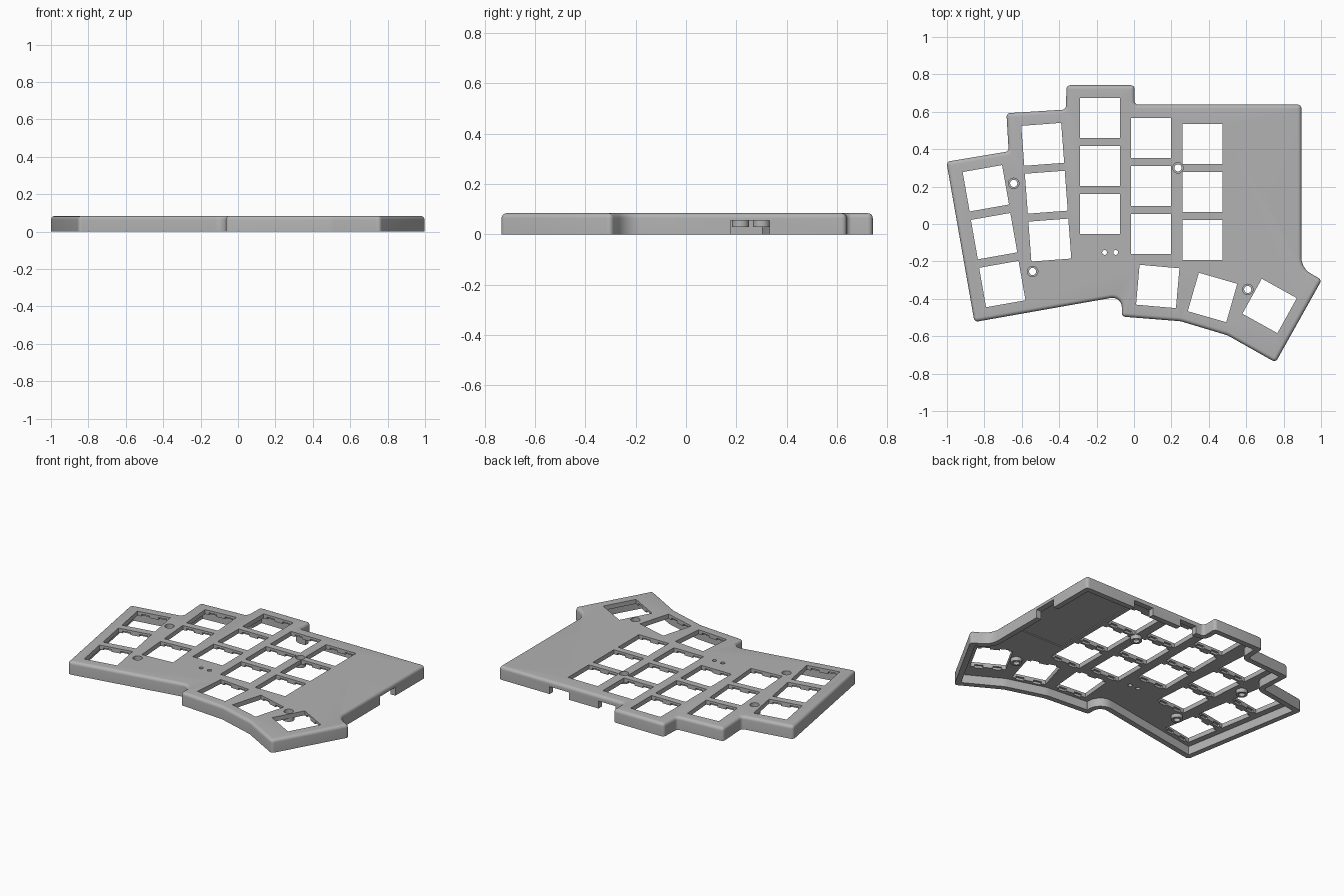
import bpy, bmesh, math
from mathutils import Vector, Matrix

cube = bpy.data.objects.get("Cube")
if cube:
    bpy.data.objects.remove(cube, do_unlink=True)

HEIGHT, PLATE, WALL, ROUND = 0.084, 0.055, 0.035, 0.02

grey = bpy.data.materials.new("plain grey")
grey.use_nodes = True
grey.diffuse_color = (0.45, 0.45, 0.45, 1)
grey.node_tree.nodes["Principled BSDF"].inputs["Base Color"].default_value = grey.diffuse_color

# Case outline, counter-clockwise: x, y, corner radius
OUTLINE = [
    (0.895, 0.638, 0.02), (0.003, 0.638, 0.02), (0.003, 0.742, 0.02),
    (-0.36, 0.742, 0.02), (-0.365, 0.612, 0.02), (-0.682, 0.592, 0.02),
    (-0.67, 0.388, 0.02), (-1.003, 0.333, 0.02), (-0.853, -0.524, 0.02),
    (-0.065, -0.385, 0.05), (-0.065, -0.495, 0.02), (0.25, -0.52, 0.1),
    (0.5, -0.595, 0.1), (0.757, -0.74, 0.02), (1.004, -0.299, 0.02),
    (0.895, -0.236, 0.1),
]


def ring(inset, steps=6):
    """Outline moved inwards, with its corners rounded to match."""
    n = len(OUTLINE)
    pts = [Vector(p[:2]) for p in OUTLINE]
    result = []
    for i in range(n):
        a = (pts[i] - pts[i - 1]).normalized()
        b = (pts[(i + 1) % n] - pts[i]).normalized()
        na, nb = Vector((-a.y, a.x)), Vector((-b.y, b.x))
        corner = pts[i] + (na + nb) * inset / (1 + na.dot(nb))
        convex = a.x * b.y - a.y * b.x > 0
        radius = max(OUTLINE[i][2] + (-inset if convex else inset), 0.002)
        half = a.angle(b) / 2
        side = 1 if convex else -1
        centre = corner + (na + nb).normalized() * side * radius / math.cos(half)
        for k in range(steps + 1):
            turn = Matrix.Rotation(side * 2 * half * k / steps, 2)
            result.append(centre - turn @ na * side * radius)
    return result


def make_object(name, bm):
    bmesh.ops.recalc_face_normals(bm, faces=bm.faces)
    mesh = bpy.data.meshes.new(name)
    bm.to_mesh(mesh)
    bm.free()
    mesh.materials.append(grey)
    obj = bpy.data.objects.new(name, mesh)
    bpy.context.collection.objects.link(obj)
    return obj


def box(bm, low, high, place=Matrix()):
    low, high = Vector(low), Vector(high)
    scale = Matrix.Diagonal((*(high - low), 1))
    bmesh.ops.create_cube(bm, size=1, matrix=place @ Matrix.Translation((low + high) / 2) @ scale)


def cylinder(bm, x, y, radius, z0, z1):
    bmesh.ops.create_cone(bm, cap_ends=True, segments=32, radius1=radius, radius2=radius,
                          depth=z1 - z0, matrix=Matrix.Translation((x, y, (z0 + z1) / 2)))


def combine(target, name, bm, operation):
    tool = make_object(name, bm)
    tool.hide_render = True
    mod = target.modifiers.new(name, "BOOLEAN")
    mod.operation, mod.solver, mod.object, mod.use_self = operation, "EXACT", tool, True
    bpy.context.view_layer.objects.active = target
    bpy.ops.object.modifier_apply(modifier=mod.name)
    bpy.data.objects.remove(tool, do_unlink=True)


# Hollow case shell with a rounded top rim
profile = [(WALL, PLATE), (WALL, 0), (0, 0)]
for k in range(6):
    t = math.pi / 2 * k / 5
    profile.append((ROUND * (1 - math.cos(t)), HEIGHT - ROUND * (1 - math.sin(t))))
bm = bmesh.new()
loops = [[bm.verts.new((*p, z)) for p in ring(inset)] for inset, z in profile]
for lower, upper in zip(loops, loops[1:]):
    for i in range(len(lower)):
        bm.faces.new((lower[i - 1], lower[i], upper[i], upper[i - 1]))
bm.faces.new(loops[0])
bm.faces.new(loops[-1])
case = make_object("keyboard_case", bm)

# Key positions: five columns of three, then the thumb keys
keys = []
for x, y, dx, angle in [(-0.748, -0.065, 0.044, 10), (-0.469, 0.17, 0.019, 4.3),
                        (-0.181, 0.31, 0, 0), (0.092, 0.203, 0, 0), (0.365, 0.171, 0, 0)]:
    keys += [(x - dx * row, y + 0.256 * row, angle) for row in (-1, 0, 1)]
keys += [(0.127, -0.334, -5), (0.42, -0.393, -16), (0.725, -0.438, -29)]

# Square key openings, with clip pockets under the front and back edges
openings, pockets = bmesh.new(), bmesh.new()
for x, y, angle in keys:
    place = Matrix.Translation((x, y, 0)) @ Matrix.Rotation(math.radians(angle), 4, "Z")
    box(openings, (-0.107, -0.107, 0.02), (0.107, 0.107, 0.12), place)
    for side in (-0.055, 0.055):
        box(pockets, (side - 0.026, -0.121, 0.02), (side + 0.026, 0.121, 0.069), place)
combine(case, "key_openings", openings, "DIFFERENCE")
combine(case, "clip_pockets", pockets, "DIFFERENCE")

# Screw bosses with stepped holes
screws = [(-0.643, 0.217), (-0.542, -0.254), (0.235, 0.3), (0.608, -0.35)]
bosses, bores, shafts = bmesh.new(), bmesh.new(), bmesh.new()
for x, y in screws:
    cylinder(bosses, x, y, 0.034, 0.03, HEIGHT)
    cylinder(bores, x, y, 0.028, 0.05, 0.12)
    cylinder(shafts, x, y, 0.019, 0, 0.12)
combine(case, "screw_bosses", bosses, "UNION")
combine(case, "screw_bores", bores, "DIFFERENCE")
combine(case, "screw_shafts", shafts, "DIFFERENCE")

# Controller recess under the plate
bm = bmesh.new()
box(bm, (0.5, -0.07, 0.03), (0.855, 0.598, 0.061))
combine(case, "controller_recess", bm, "DIFFERENCE")

# Port notches in the side and back walls, and two indicator holes
bm = bmesh.new()
box(bm, (0.85, 0.177, -0.02), (0.92, 0.332, 0.054))
box(bm, (0.39, 0.59, -0.02), (0.53, 0.66, 0.048))
box(bm, (0.06, 0.59, -0.02), (0.18, 0.66, 0.048))
for x in (-0.157, -0.098):
    cylinder(bm, x, -0.152, 0.013, 0.02, 0.12)
combine(case, "ports", bm, "DIFFERENCE")

bpy.ops.object.select_all(action="DESELECT")
case.select_set(True)
bpy.context.view_layer.objects.active = case
bpy.ops.object.shade_smooth_by_angle(angle=math.radians(30))
